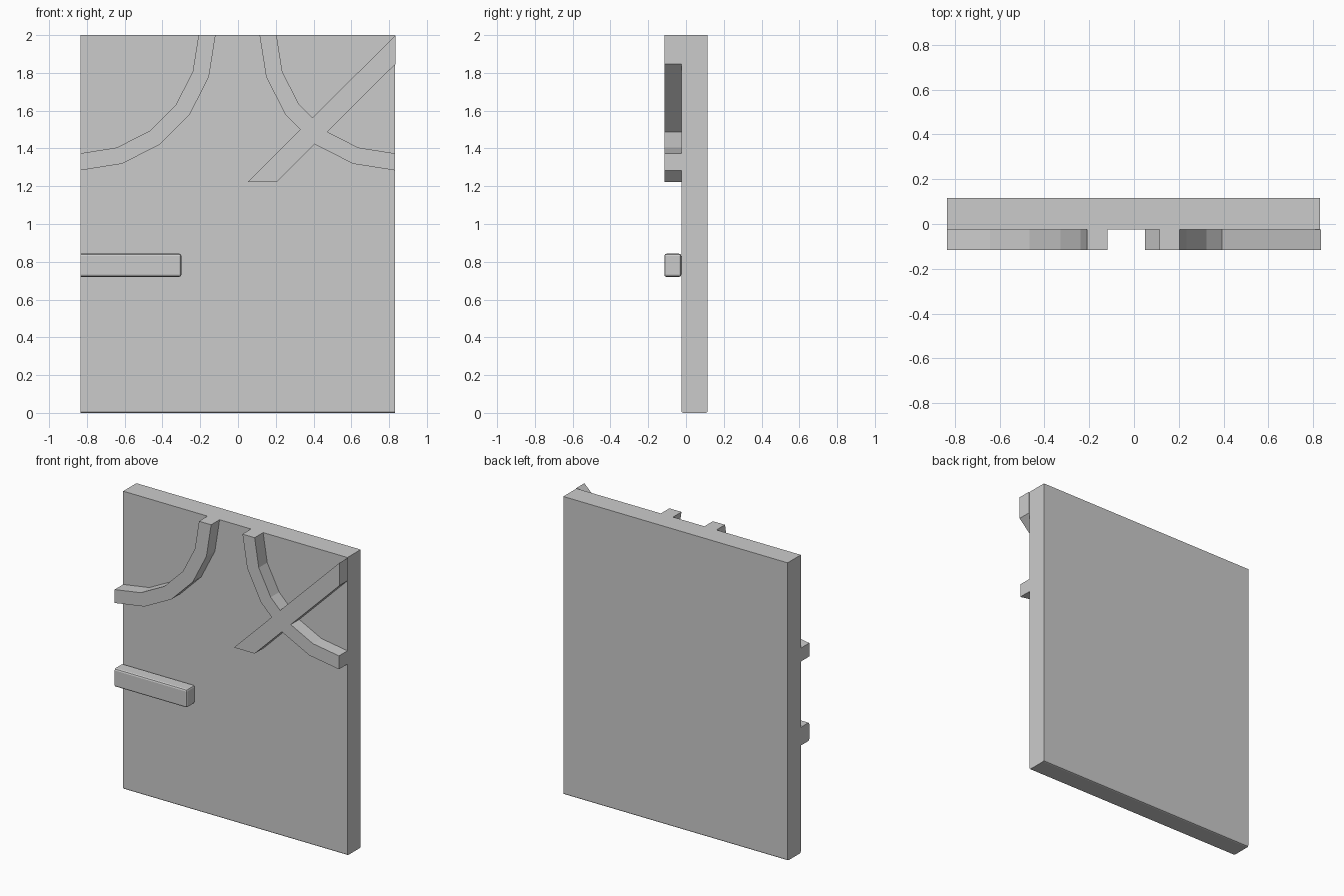
import bpy, bmesh
from math import sin, cos, pi

if "Cube" in bpy.data.objects:
    bpy.data.objects.remove(bpy.data.objects["Cube"])

FRONT, FACE, BACK = -0.115, -0.025, 0.115   # trim front, panel front, panel back
LEFT, RIGHT, TOP = -0.835, 0.83, 2.0


def extrude_profile(name, points, y0, y1, bevel=0.0, keep=None):
    """Extrude an x-z outline from y0 to y1; bevel edges accepted by keep."""
    bm = bmesh.new()
    face = bm.faces.new([bm.verts.new((x, y0, z)) for x, z in points])
    new = bmesh.ops.extrude_face_region(bm, geom=[face])["geom"]
    for v in new:
        if isinstance(v, bmesh.types.BMVert):
            v.co.y = y1
    bmesh.ops.recalc_face_normals(bm, faces=bm.faces)
    if bevel:
        edges = [e for e in bm.edges if keep(e)]
        bmesh.ops.bevel(bm, geom=edges, offset=bevel, offset_type='OFFSET',
                        segments=2, profile=0.5, affect='EDGES')
    mesh = bpy.data.meshes.new(name)
    bm.to_mesh(mesh)
    bm.free()
    obj = bpy.data.objects.new(name, mesh)
    bpy.context.collection.objects.link(obj)
    return obj


def rect(x0, x1, z0, z1):
    return [(x0, z0), (x1, z0), (x1, z1), (x0, z1)]


def quarter_band(cx, side, r0=0.626, r1=0.716, n=5):
    """Faceted quarter ring hanging from a top corner of the panel."""
    def arc(r):
        return [(cx + side * r * cos(i * pi / 2 / n),
                 TOP - r * sin(i * pi / 2 / n)) for i in range(n + 1)]
    return arc(r0) + arc(r1)[::-1]


# Main panel, bottom long edges eased
extrude_profile("wall_panel", rect(LEFT, RIGHT, 0, TOP), FACE, BACK, 0.01,
                lambda e: all(v.co.z < 0.001 for v in e.verts)
                and abs(e.verts[0].co.x - e.verts[1].co.x) > 0.1)

# Short horizontal rail, eased everywhere except at the panel edge
extrude_profile("short_rail", rect(LEFT, -0.3, 0.72, 0.843), FRONT, FACE, 0.012,
                lambda e: any(v.co.x > LEFT + 0.01 for v in e.verts))

# Curved bands in both top corners
extrude_profile("left_curved_band", quarter_band(LEFT, 1), FRONT, FACE)
right_band = extrude_profile("right_curved_band", quarter_band(RIGHT, -1), FRONT, FACE)

# Diagonal brace, joined into the right band where they cross
brace = extrude_profile("diagonal_brace",
                        [(0.05, 1.222), (0.204, 1.222), (0.835, 1.848), (0.835, TOP)],
                        FRONT, FACE)
mod = right_band.modifiers.new("join", 'BOOLEAN')
mod.operation = 'UNION'
mod.solver = 'EXACT'
mod.object = brace
bpy.context.view_layer.objects.active = right_band
bpy.ops.object.modifier_apply(modifier=mod.name)
bpy.data.objects.remove(brace)
right_band.name = "right_band_and_brace"
